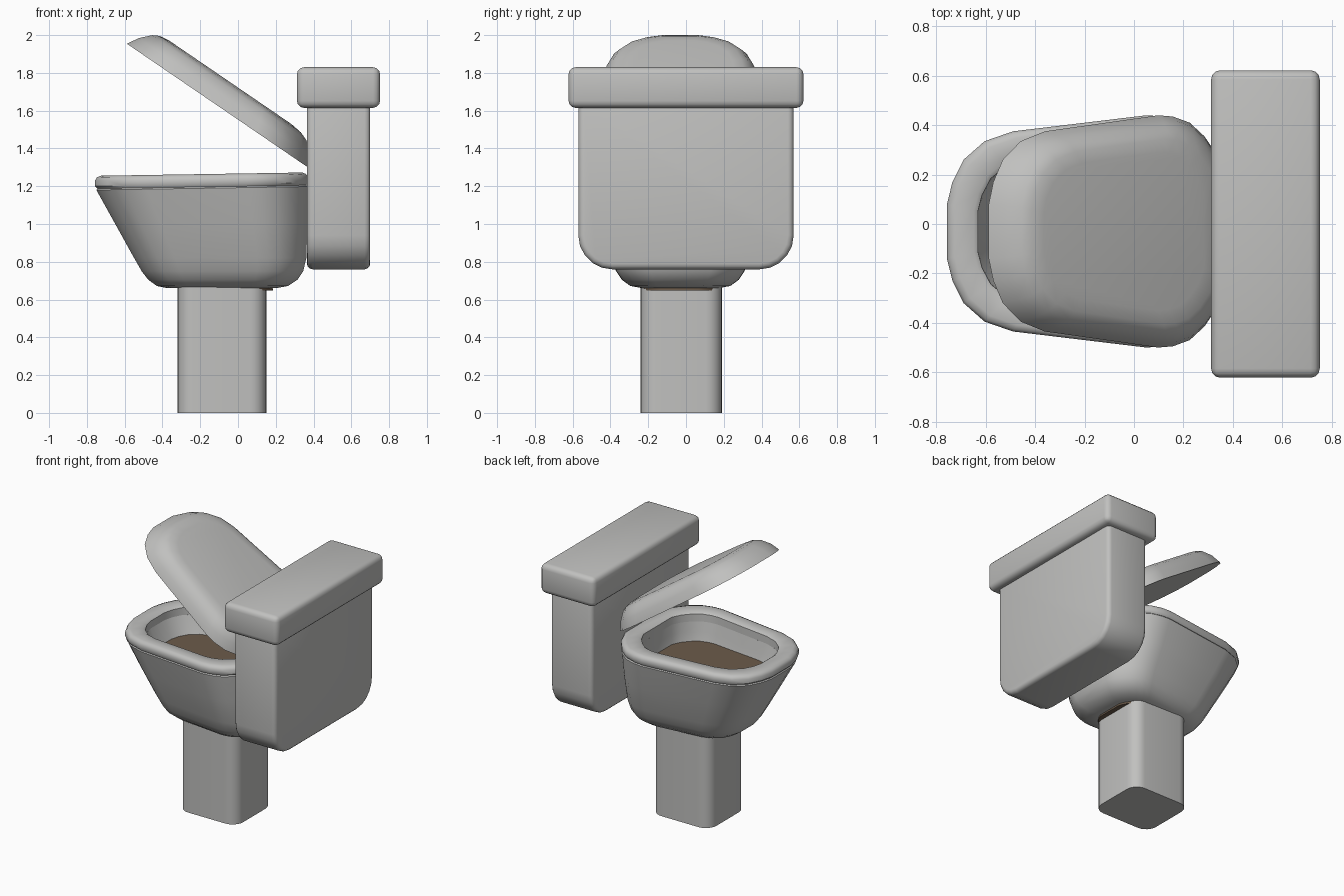
import bpy, bmesh

if "Cube" in bpy.data.objects:
    bpy.data.objects.remove(bpy.data.objects["Cube"])


def material(name, rgb):
    m = bpy.data.materials.new(name)
    m.diffuse_color = (*rgb, 1)
    m.use_nodes = True
    m.node_tree.nodes["Principled BSDF"].inputs["Base Color"].default_value = m.diffuse_color
    return m


PORCELAIN = material("grey porcelain", (0.53, 0.53, 0.52))
BROWN = material("murky brown", (0.15, 0.105, 0.07))

# Half plan of the seat, front to back: (x, half width)
HALF = [(-.757, .11), (-.735, .20), (-.69, .29), (-.605, .365), (-.49, .405), (.05, .47),
        (.12, .465), (.20, .44), (.27, .385), (.33, .31), (.37, .22)]
PLAN = HALF + [(x, -y) for x, y in reversed(HALF)]
X0, X1, HW, YC = -.757, .37, .47, -.03


def finish(bm, name, mat, angle=0.7):
    bmesh.ops.recalc_face_normals(bm, faces=bm.faces)
    me = bpy.data.meshes.new(name)
    bm.to_mesh(me)
    bm.free()
    ob = bpy.data.objects.new(name, me)
    bpy.context.collection.objects.link(ob)
    me.materials.append(mat)
    bpy.ops.object.select_all(action='DESELECT')
    ob.select_set(True)
    bpy.context.view_layer.objects.active = ob
    bpy.ops.object.shade_smooth_by_angle(angle=angle)
    return ob


def loft(name, rings, mat, place=lambda x, y, z: (x, y, z), closed=False):
    """Skin copies of the plan, each fitted to (x start, x end, half width, z)."""
    bm = bmesh.new()
    loops = []
    for a, b, hw, z in rings:
        loops.append([bm.verts.new(place(a + (x - X0) / (X1 - X0) * (b - a), YC + y * hw / HW, z))
                      for x, y in PLAN])
    pairs = list(zip(loops, loops[1:]))
    if closed:
        pairs.append((loops[-1], loops[0]))
    else:
        bm.faces.new(loops[0])
        bm.faces.new(loops[-1])
    n = len(PLAN)
    for p, q in pairs:
        for i in range(n):
            j = (i + 1) % n
            bm.faces.new((p[i], p[j], q[j], q[i]))
    return finish(bm, name, mat)


def box(name, lo, hi, mat, edge_rule=None, radius=0, segments=5, soft=0):
    """Box with chosen edges rounded first, then an overall soft bevel."""
    bm = bmesh.new()
    bmesh.ops.create_cube(bm, size=1)
    for v in bm.verts:
        v.co = [l + (c + .5) * (h - l) for c, l, h in zip(v.co, lo, hi)]
    if edge_rule:
        edges = [e for e in bm.edges if edge_rule(e.verts[0].co, e.verts[1].co)]
        bmesh.ops.bevel(bm, geom=edges, offset=radius, segments=segments, profile=.5, affect='EDGES')
    if soft:
        edges = [e for e in bm.edges if e.calc_face_angle(0) > 0.8]
        bmesh.ops.bevel(bm, geom=edges, offset=soft, segments=3, profile=.5, affect='EDGES')
    return finish(bm, name, mat)


def tilt(x, y, z):
    # upper rim climbs slightly towards the tank
    return (x, y, z + (.018 * (x - X0) / (X1 - X0) if z > 1.1 else 0))


def lid_frame(x, y, n):
    # lay the plan on the raised lid plane, hinged at the tank
    u = (X1 - x) * 1.16 / (X1 - X0)
    return (.37 - .826 * u + .564 * n, y, 1.30 + .564 * u + .826 * n)


# Pedestal with rounded vertical corners
box("pedestal", (-.32, -.24, 0), (.15, .19, .69), PORCELAIN,
    lambda a, b: abs(a.z - b.z) > .1, .085, 6)

# Bowl: outside from the bottom up, over the rim, then the cavity
loft("bowl", [
    (-.37, .20, .20, .66), (-.43, .265, .265, .672), (-.475, .315, .31, .705),
    (-.51, .345, .34, .75), (-.55, .362, .367, .82), (-.65, .367, .42, 1.0), (-.75, .37, .465, 1.18),
    (-.74, .36, .455, 1.19), (-.63, .25, .345, 1.19),
    (-.60, .245, .33, 1.12), (-.48, .22, .28, .9), (-.35, .10, .20, .75)], PORCELAIN, tilt)

# Seat ring resting on the rim
loft("seat", [
    (-.745, .36, .46, 1.187), (-.757, .37, .47, 1.2), (-.757, .37, .47, 1.23), (-.747, .36, .46, 1.247),
    (-.725, .34, .44, 1.255), (-.648, .268, .363, 1.255), (-.632, .252, .347, 1.243),
    (-.63, .25, .345, 1.187)], PORCELAIN, tilt, closed=True)

# Brown contents, just breaking through the underside
loft("bowl_contents", [
    (-.25, .185, .20, .647), (-.33, .18, .23, .70), (-.49, .23, .29, .9),
    (-.58, .245, .325, 1.07)], BROWN)

# Raised domed lid
k = (X1 - X0) / 1.16
loft("seat_lid", [(X1 - u1 * k, X1 - u0 * k, hw, n) for u0, u1, hw, n in [
    (0, 1.16, .47, 0), (.04, 1.125, .452, .06), (.085, 1.075, .415, .113),
    (.135, 1.04, .375, .132), (.2, .985, .32, .14)]], PORCELAIN, lid_frame)

# Tank with big rounded lower corners
box("tank", (.365, -.57, .76), (.70, .57, 1.66), PORCELAIN,
    lambda a, b: abs(a.x - b.x) > .1 and a.z < 1, .18, 5, .03)

# Tank lid
box("tank_lid", (.312, -.622, 1.615), (.752, .622, 1.83), PORCELAIN, soft=.037)
